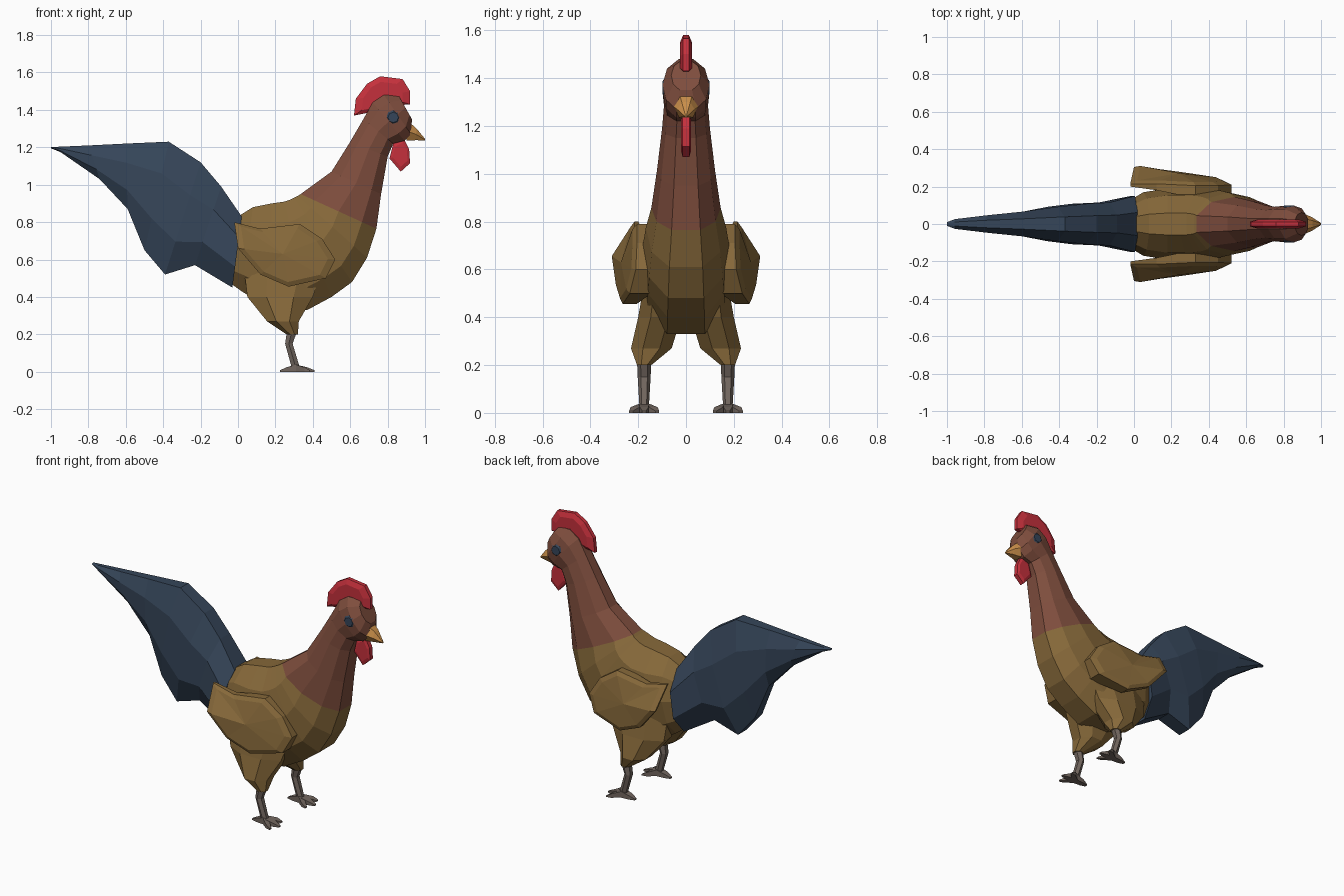
import bpy
import bmesh
import math
from mathutils import Vector

cube = bpy.data.objects.get("Cube")
if cube:
    bpy.data.objects.remove(cube, do_unlink=True)


def material(name, rgb):
    mat = bpy.data.materials.new(name)
    mat.use_nodes = True
    mat.diffuse_color = (*rgb, 1)
    mat.node_tree.nodes["Principled BSDF"].inputs["Base Color"].default_value = (*rgb, 1)
    return mat


golden = material("golden brown", (.24, .14, .042))
russet = material("russet", (.21, .075, .047))
navy = material("dark blue", (.036, .06, .1))
red = material("red", (.56, .03, .045))
amber = material("beak amber", (.6, .28, .07))
grey = material("leg grey", (.17, .135, .115))


def finish(bm, name, mats, mirrored=False):
    """Turn a bmesh into a flat shaded object, mirrored across y if wanted."""
    bmesh.ops.recalc_face_normals(bm, faces=bm.faces)
    mesh = bpy.data.meshes.new(name)
    bm.to_mesh(mesh)
    bm.free()
    for mat in mats:
        mesh.materials.append(mat)
    obj = bpy.data.objects.new(name, mesh)
    bpy.context.collection.objects.link(obj)
    if mirrored:
        mod = obj.modifiers.new("mirror", 'MIRROR')
        mod.use_axis = (False, True, False)


def bridge(bm, a, b):
    """Join two loops of equal length and return the new faces."""
    n = len(a)
    return [bm.faces.new((a[i], a[(i + 1) % n], b[(i + 1) % n], b[i])) for i in range(n)]


def loft(name, rings, sides, mats, mirrored=False, split=None, belly=1):
    """Skin rings given as (x, z) start, (x, z) end, half width, centre y.
    Faces after ring number split take the second material; a belly power
    below 1 makes the end half of each ring boxier."""
    bm = bmesh.new()
    angles = [math.tau * (i + .5) / sides for i in range(sides)]
    cmax = max(math.cos(a) for a in angles)
    smax = max(math.sin(a) for a in angles)
    loops = []
    for start, end, width, *cy in rings:
        p, q = Vector(start), Vector(end)
        mid, half = (p + q) / 2, (p - q) / 2
        loop = []
        for a in angles:
            c = mid + half * math.cos(a) / cmax
            s = math.sin(a) / smax
            if math.cos(a) < 0:
                s = math.copysign(abs(s) ** belly, s)
            loop.append(bm.verts.new((c.x, width * s + (cy[0] if cy else 0), c.y)))
        loops.append(loop)
    for k in range(len(loops) - 1):
        for face in bridge(bm, loops[k], loops[k + 1]):
            face.material_index = int(split is not None and k >= split)
    bm.faces.new(loops[0])
    bm.faces.new(loops[-1]).material_index = int(split is not None)
    finish(bm, name, mats, mirrored)


def slab(name, outline, rim, thick, mat):
    """Upright plate with a bevelled edge, centred on y = 0."""
    bm = bmesh.new()
    pts = [Vector(p) for p in outline]
    mid = sum(pts, Vector((0, 0))) / len(pts)
    rows = []
    for scale, y in ((.72, -thick), (1, -rim), (1, rim), (.72, thick)):
        row = [mid + (p - mid) * scale for p in pts]
        rows.append([bm.verts.new((p.x, y, p.y)) for p in row])
    for a, b in zip(rows, rows[1:]):
        bridge(bm, a, b)
    bm.faces.new(rows[0])
    bm.faces.new(rows[-1])
    finish(bm, name, [mat])


# Body, neck and head in one skin, russet from the neck up
loft("body_neck_head", [
    ((0, .83), (-.05, .48), .125),
    ((.08, .88), (.02, .43), .17),
    ((.18, .9), (.18, .33), .19),
    ((.25, .91), (.37, .33), .19),
    ((.28, .92), (.5, .4), .187),
    ((.3, .93), (.61, .48), .18),
    ((.32, .94), (.69, .61), .168),
    ((.335, .95), (.74, .765), .145),
    ((.5, 1.07), (.765, .95), .122),
    ((.6, 1.23), (.8, 1.15), .1),
    ((.67, 1.35), (.83, 1.22), .092),
    ((.72, 1.44), (.89, 1.235), .098),
    ((.78, 1.48), (.925, 1.27), .098),
    ((.86, 1.475), (.93, 1.35), .062),
], 10, [golden, russet], split=7, belly=.75)

# Tail sweeping up and back to a point
loft("tail", [
    ((.02, .83), (-.03, .45), .15),
    ((-.09, .99), (-.23, .57), .115),
    ((-.2, 1.12), (-.39, .52), .108),
    ((-.37, 1.23), (-.5, .65), .092),
    ((-.6, 1.22), (-.59, .87), .066),
    ((-.8, 1.21), (-.74, 1.03), .047),
    ((-.96, 1.203), (-.95, 1.175), .026),
    ((-1, 1.203), (-1, 1.195), .01),
], 8, [navy])

# Wings: bulging shields that thin out and flare away at the rear
bm = bmesh.new()
edge = [Vector(p) for p in (
    (-.02, .215, .8), (.12, .215, .765), (.33, .205, .79), (.45, .205, .71),
    (.52, .21, .6), (.47, .235, .5), (.27, .265, .455), (.12, .285, .52),
    (0, .305, .66))]
centre = Vector((.24, .272, .63))
back = [bm.verts.new((p.x, p.y - .015 - .16 * max(0, p.x), p.z)) for p in edge]
outer = [bm.verts.new(p) for p in edge]
inset = [bm.verts.new(p.lerp(centre, .14) + Vector((0, .01, 0))) for p in edge]
bridge(bm, back, outer)
bridge(bm, outer, inset)
hub = bm.verts.new(centre)
inner_hub = bm.verts.new((.24, .215, .63))
for i in range(len(edge)):
    j = (i + 1) % len(edge)
    bm.faces.new((inset[i], inset[j], hub))
    bm.faces.new((back[i], back[j], inner_hub))
finish(bm, "wings", [golden], mirrored=True)

# Thighs, shanks and toes
loft("thighs", [
    ((.03, .57), (.46, .57), .07, .1),
    ((.05, .4), (.4, .4), .09, .11),
    ((.155, .27), (.325, .27), .085, .145),
    ((.26, .2), (.32, .2), .03, .175),
], 8, [golden], mirrored=True)
loft("shanks", [
    ((.262, .22), (.317, .22), .03, .175),
    ((.252, .15), (.292, .15), .027, .175),
    ((.285, .03), (.328, .03), .02, .175),
], 6, [grey], mirrored=True)
for name, tip_x, tip_y in (("middle_toes", .41, .175), ("outer_toes", .385, .23),
                           ("inner_toes", .385, .12), ("rear_toes", .225, .175)):
    reach = tip_x - .31
    loft(name, [
        ((.31, .038), (.31, 0), .022, .175),
        ((.31 + reach * .6, .024), (.31 + reach * .6, 0), .018, .175 + (tip_y - .175) * .7),
        ((tip_x, .008), (tip_x, 0), .008, tip_y),
    ], 4, [grey], mirrored=True)

# Comb and wattle
slab("comb", [(.62, 1.37), (.63, 1.46), (.69, 1.54), (.76, 1.58), (.88, 1.565),
              (.92, 1.5), (.92, 1.43), (.8, 1.42), (.72, 1.39)], .012, .025, red)
slab("wattle", [(.83, 1.22), (.81, 1.14), (.87, 1.07), (.92, 1.115), (.915, 1.19),
                (.885, 1.25)], .014, .021, red)

# Beak hooked slightly downwards
loft("beak", [
    ((.915, 1.335), (.9, 1.235), .056),
    ((.955, 1.3), (.95, 1.238), .036),
    ((1, 1.245), (1, 1.237), .005),
], 6, [amber])

# Eyes: flat eight sided studs set in the head
bm = bmesh.new()
rows = []
for radius, y in ((.038, .06), (.038, .09), (.028, .098)):
    rows.append([bm.verts.new((.83 + radius * math.cos(math.tau * i / 8), y,
                               1.36 + radius * math.sin(math.tau * i / 8))) for i in range(8)])
bridge(bm, rows[0], rows[1])
bridge(bm, rows[1], rows[2])
bm.faces.new(rows[0])
bm.faces.new(rows[2])
finish(bm, "eyes", [navy], mirrored=True)
